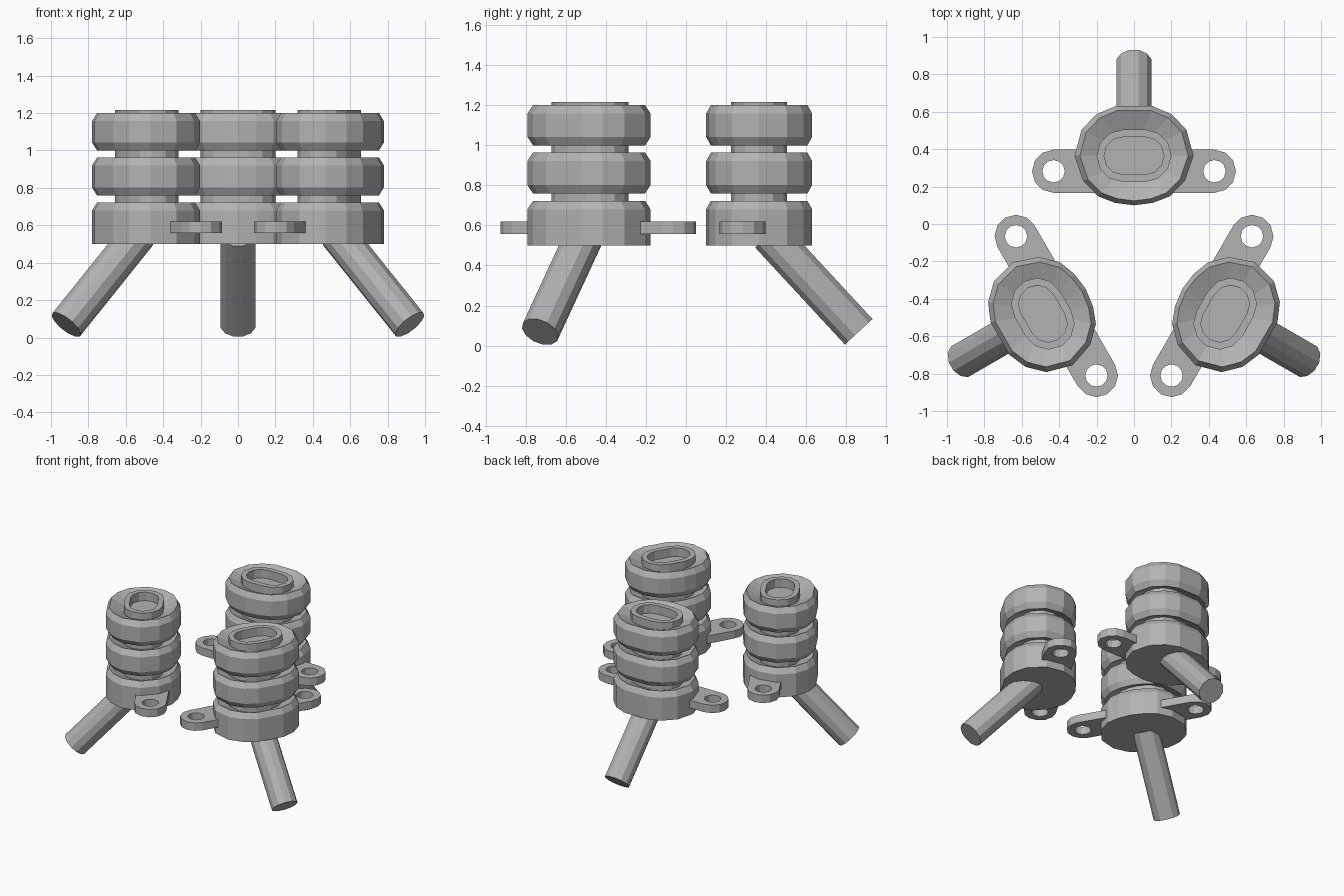
import bpy, bmesh, math
from mathutils import Matrix, Vector

cube = bpy.data.objects.get("Cube")
if cube:
    bpy.data.objects.remove(cube, do_unlink=True)

grey = bpy.data.materials.new("plain grey")
grey.use_nodes = True
grey.diffuse_color = (0.45, 0.45, 0.45, 1)
grey.node_tree.nodes["Principled BSDF"].inputs["Base Color"].default_value = (0.45, 0.45, 0.45, 1)

CENTRE_Y = 0.365
HALF = [(0, .1), (.1, .113), (.19, .147), (.272, .23), (.318, .365),
        (.28, .505), (.2, .587), (.1, .63)]
OUTLINE = HALF + [(-x, y) for x, y in reversed(HALF[1:])]


def ring(scale, z):
    """Housing outline scaled about its own centre."""
    return [(x * scale, CENTRE_Y + (y - CENTRE_Y) * scale, z) for x, y in OUTLINE]


def stadium(radius, z, straight=0.06, steps=6):
    points = []
    for side in (0, 1):
        for i in range(steps + 1):
            a = math.pi * (side + i / steps - 0.5)
            shift = -straight if side else straight
            points.append((shift + radius * math.cos(a), CENTRE_Y + radius * math.sin(a), z))
    return points


def loft(name, loops, matrix, cap_start=False, cap_end=False, closed=False):
    """Skin a list of equal-length loops."""
    bm = bmesh.new()
    rows = [[bm.verts.new(p) for p in loop] for loop in loops]
    pairs = list(zip(rows, rows[1:])) + ([(rows[-1], rows[0])] if closed else [])
    for low, high in pairs:
        n = len(low)
        for i in range(n):
            j = (i + 1) % n
            bm.faces.new((low[i], low[j], high[j], high[i]))
    if cap_start:
        bm.faces.new(rows[0][::-1])
    if cap_end:
        bm.faces.new(rows[-1])
    bm.transform(matrix)
    bmesh.ops.recalc_face_normals(bm, faces=bm.faces)
    mesh = bpy.data.meshes.new(name)
    bm.to_mesh(mesh)
    bm.free()
    mesh.materials.append(grey)
    obj = bpy.data.objects.new(name, mesh)
    bpy.context.collection.objects.link(obj)
    return obj


def lug_loops(side):
    """Rounded mounting lug with a round hole, running into the housing."""
    n, r = 12, 0.115
    outer, hole = [], []
    for i in range(n):
        c, s = math.cos(math.tau * i / n), math.sin(math.tau * i / n)
        hole.append((0.06 * c, 0.06 * s))
        if c > -0.01:
            outer.append((r * c, r * s))
        else:
            outer.append((-0.25, max(-r, min(r, 1.5 * r * s))))
    levels = [(hole, .558), (outer, .558), (outer, .62), (hole, .62)]
    return [[(side * (0.43 + x), 0.282 + y, z) for x, y in loop] for loop, z in levels]


def build_unit(label, matrix):
    # Base housing with flat underside and dished top
    loft(label + "_base", [ring(1, .5), ring(1, .68), ring(.91, .722), ring(.42, .66)],
         matrix, cap_start=True, cap_end=True)
    # Two chamfered, dished discs
    for name, low, high in (("middle_disc", .76, .963), ("top_disc", 1.0, 1.2)):
        loft(label + "_" + name,
             [ring(.42, low + .06), ring(.91, low), ring(1, low + .042),
              ring(1, high - .042), ring(.91, high), ring(.42, high - .06)],
             matrix, closed=True)
    # Central core with a recessed slot
    loft(label + "_core", [stadium(.14, .6), stadium(.14, 1.217), stadium(.1, 1.217),
                           stadium(.1, 1.15)], matrix, cap_start=True, cap_end=True)
    # Mounting lugs
    for name, side in (("lug_a", 1), ("lug_b", -1)):
        loft(label + "_" + name, lug_loops(side), matrix, closed=True)
    # Slanted leg
    foot, top = Vector((0, .862, .069)), Vector((0, .414, .553))
    axis = top - foot
    across = Vector((1, 0, 0))
    up = axis.normalized().cross(across)
    angles = [math.tau * (i + .5) / 12 for i in range(12)]
    loops = [[p + (across * math.cos(a) + up * math.sin(a)) * 0.097 for a in angles]
             for p in (foot, top)]
    loft(label + "_leg", loops, matrix, cap_start=True, cap_end=True)


# Three units arranged evenly around a shared pivot
pivot = Matrix.Translation((0, -0.198, 0))
for index, label in enumerate(("back", "right", "left")):
    turn = Matrix.Rotation(math.tau * index / 3, 4, 'Z')
    build_unit(label, pivot @ turn @ pivot.inverted())
